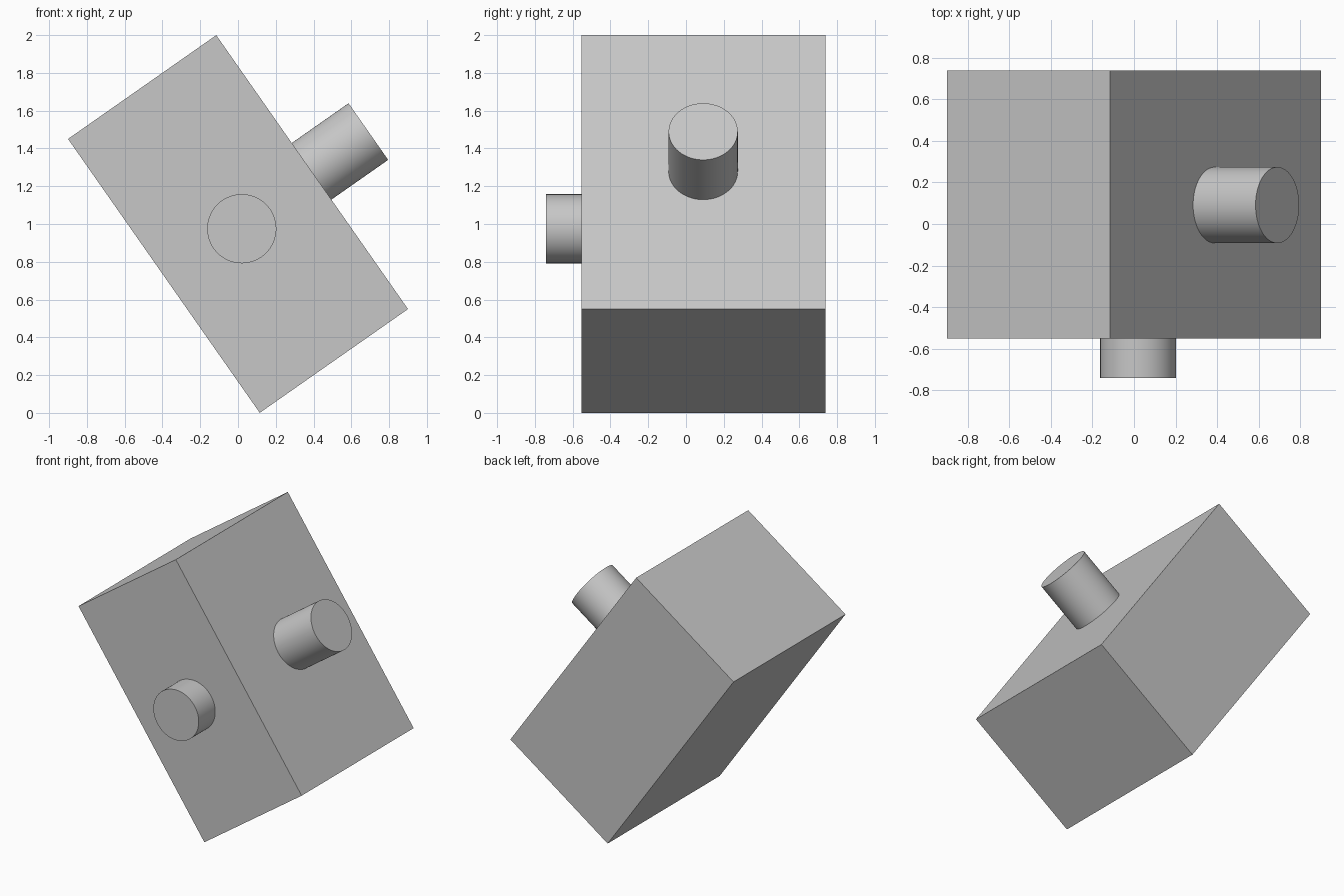
import bpy
import math
from mathutils import Matrix

cube = bpy.data.objects.get("Cube")
if cube:
    bpy.data.objects.remove(cube, do_unlink=True)

# Plain grey for every part
grey = bpy.data.materials.new("plain_grey")
grey.use_nodes = True
colour = (0.57, 0.57, 0.57, 1)
grey.diffuse_color = colour
grey.node_tree.nodes["Principled BSDF"].inputs["Base Color"].default_value = colour

# The whole block leans in the front plane
WIDTH, DEPTH, HEIGHT = 0.958, 1.29, 1.77
RADIUS = 0.183
lean = Matrix.Translation((0, 0.093, 1)) @ Matrix.Rotation(math.radians(-35), 4, "Y")


def finish(name, local):
    obj = bpy.context.object
    obj.name = name
    obj.data.materials.append(grey)
    obj.matrix_world = lean @ local
    return obj


def peg(name, length, location, turn, axis):
    bpy.ops.mesh.primitive_cylinder_add(vertices=64, radius=RADIUS, depth=length)
    finish(name, Matrix.Translation(location) @ Matrix.Rotation(math.radians(turn), 4, axis))
    bpy.ops.object.shade_smooth_by_angle(angle=math.radians(30))


# Leaning block
bpy.ops.mesh.primitive_cube_add(size=1)
finish("block", Matrix.Diagonal((WIDTH, DEPTH, HEIGHT, 1)))

# Short peg on the front, longer peg on the upper side
peg("front_peg", 0.19, (0.002, -DEPTH / 2 - 0.095, -0.032), 90, "X")
peg("side_peg", 0.367, (WIDTH / 2 + 0.1835, -0.002, 0.005), 90, "Y")
